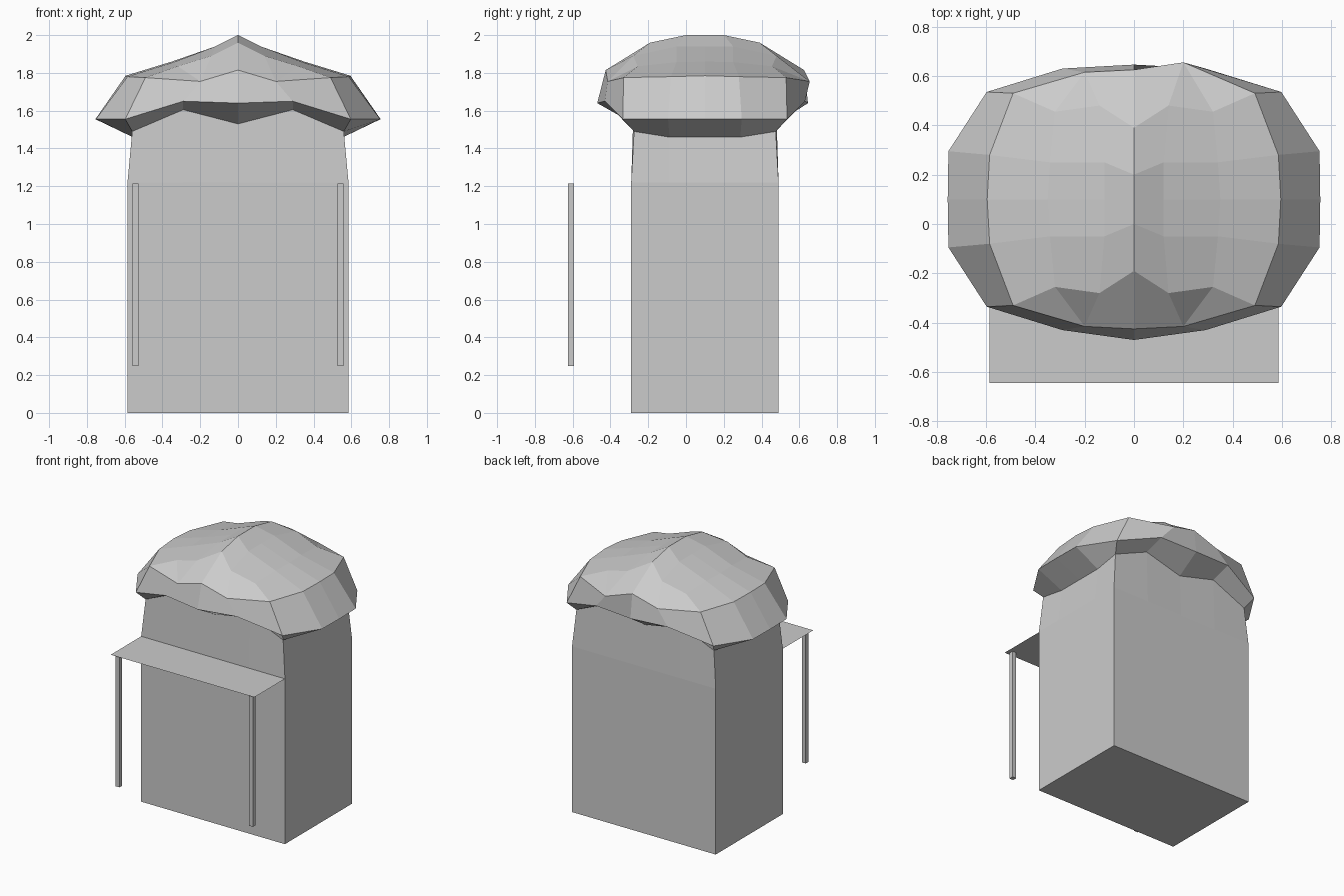
import bpy, bmesh

if "Cube" in bpy.data.objects:
    bpy.data.objects.remove(bpy.data.objects["Cube"])

CY = 0.1  # house centre in y; the plan is mirrored about it


def add_object(name, bm):
    bmesh.ops.remove_doubles(bm, verts=bm.verts, dist=0.0005)
    bmesh.ops.recalc_face_normals(bm, faces=bm.faces)
    mesh = bpy.data.meshes.new(name)
    bm.to_mesh(mesh)
    bm.free()
    obj = bpy.data.objects.new(name, mesh)
    bpy.context.collection.objects.link(obj)
    return obj


def mirrored(name, faces, tweak=None):
    """Build a part from quarter-plan faces, mirrored in x and about CY."""
    bm = bmesh.new()
    for sx in (1, -1):
        for sy in (-1, 1):
            for f in faces:
                pts = [(x * sx, CY + d * sy, z) for x, d, z in f]
                if sx * sy > 0:
                    pts.reverse()
                if tweak:
                    pts = [tweak(p) for p in pts]
                bm.faces.new([bm.verts.new(p) for p in pts])
    return add_object(name, bm)


def strip(a, b):
    return [(a[i], a[i + 1], b[i + 1], b[i]) for i in range(len(a) - 1)]


# Quarter rings from the middle of the front round to the middle of the side
eave_top = [(0, .525, 1.815), (.2, .515, 1.755), (.49, .43, 1.775), (.585, .18, 1.78), (.595, 0, 1.785)]
eave_out = [(0, .57, 1.64), (.29, .53, 1.65), (.597, .435, 1.555), (.752, .195, 1.555), (.755, 0, 1.555)]
eave_in = [(0, .375, 1.53), (.29, .378, 1.605), (.56, .375, 1.49), (.557, .375 / 2, 1.46), (.557, 0, 1.46)]

# Roof cover rows running from ridge to eave
row_front = [(0, .29, 1.96), (.14, .38, 1.89), (.32, .355, 1.835), eave_top[2]]
row_mid = [(0, .1, 2), (.12, .15, 1.94), (.34, .15, 1.857), eave_top[3]]
row_centre = [(0, 0, 2), (.12, 0, 1.94), (.35, 0, 1.86), eave_top[4]]

roof_faces = strip(eave_in, eave_out) + strip(eave_out, eave_top)
roof_faces += strip(row_front, row_mid) + strip(row_mid, row_centre)
roof_faces += [
    (eave_top[0], eave_top[1], row_front[1], row_front[0]),
    (eave_top[1], row_front[2], row_front[1]),
    (eave_top[1], eave_top[2], row_front[2]),
]


def uneven_back(p):
    # The back eave is slightly irregular
    x, y, z = p
    if y > .6 and abs(x - .2) < .01:
        y += .04
    if y > .66 and abs(x) < .01:
        y -= .024
    return (x, y, z)


mirrored("thatched_roof", roof_faces, uneven_back)

# Walls: straight below, leaning in to meet the eaves
wall_mid = [(0, .39, 1.22), (.29, .39, 1.22), (.585, .39, 1.22), (.585, .19, 1.22), (.585, 0, 1.22)]
wall_base = [(x, d, 0) for x, d, z in wall_mid]
mirrored("house_walls",
         strip(wall_base, wall_mid) + strip(wall_mid, eave_in) + [tuple(wall_base[::-1]) + ((0, 0, 0),)])

# Flat porch canopy
bm = bmesh.new()
bm.faces.new([bm.verts.new(p) for p in
              ((-.585, -.645, 1.217), (.585, -.645, 1.217), (.585, -.29, 1.217), (-.585, -.29, 1.217))])
add_object("porch_canopy", bm)

# Porch posts
for side, name in ((-1, "left_post"), (1, "right_post")):
    bpy.ops.mesh.primitive_cube_add(size=1, location=(side * .543, -.61, .732))
    post = bpy.context.object
    post.name = name
    post.scale = (.032, .032, .966)
